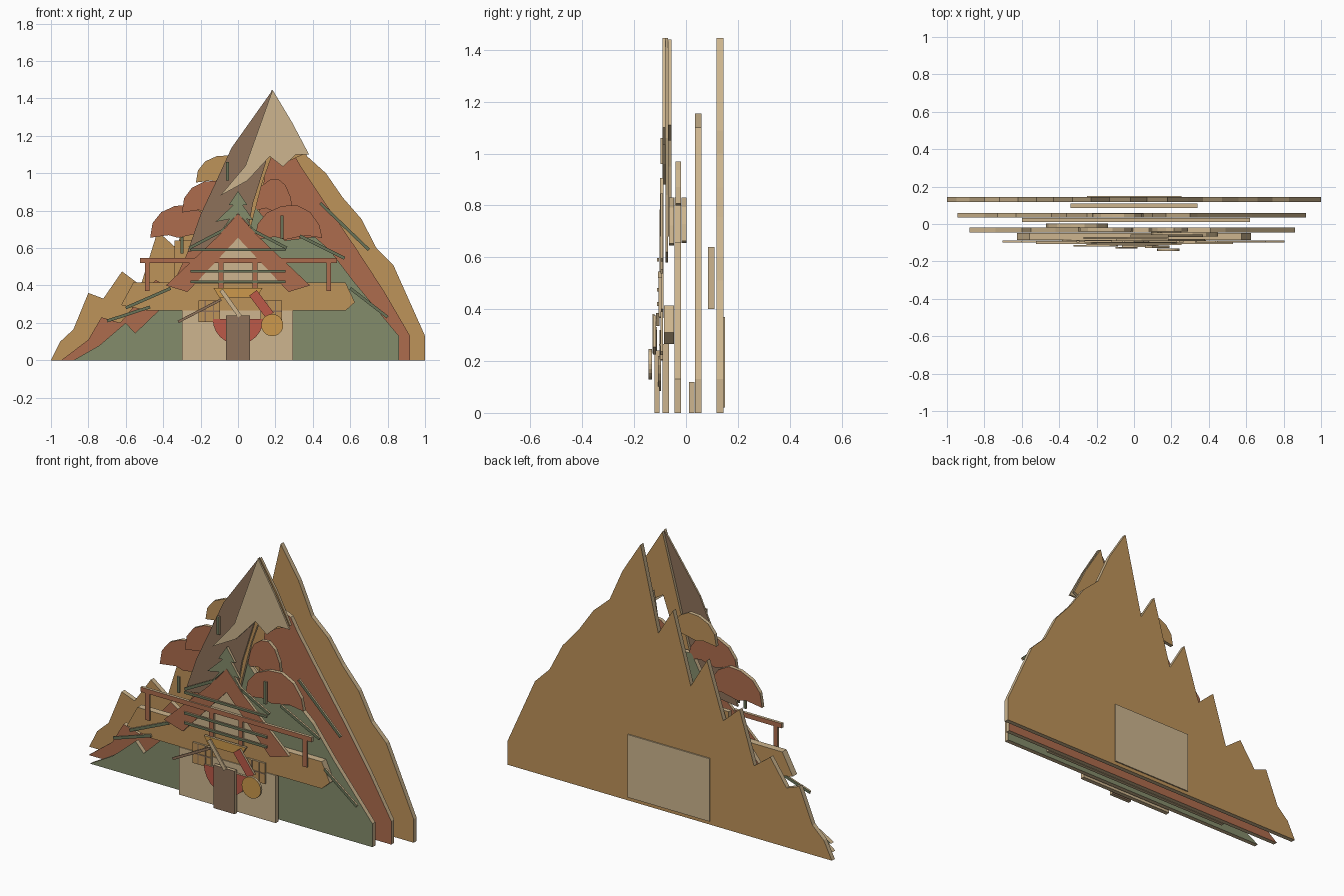
import bpy, bmesh, math
from mathutils import Vector

default_cube = bpy.data.objects.get("Cube")
if default_cube:
    bpy.data.objects.remove(default_cube, do_unlink=True)


def linear(channel):
    channel /= 255
    return channel / 12.92 if channel <= .04 else ((channel + .055) / 1.055) ** 2.4


def make_material(name, *rgb):
    colour = [linear(c) for c in rgb] + [1]
    material = bpy.data.materials.new(name)
    material.use_nodes = True
    material.diffuse_color = colour
    shader = material.node_tree.nodes["Principled BSDF"]
    shader.inputs["Base Color"].default_value = colour
    shader.inputs["Roughness"].default_value = .9
    return material


tan = make_material("tan card", 205, 181, 142)
ochre = make_material("ochre", 190, 147, 90)
terracotta = make_material("terracotta", 174, 108, 77)
green = make_material("sage green", 132, 140, 107)
brown = make_material("brown", 141, 113, 90)
moss = make_material("dark moss", 106, 116, 88)
red = make_material("red", 188, 90, 72)
gold = make_material("gold", 204, 153, 76)


def plate(name, outline, front, depth, material):
    """Card cut-out standing in the xz plane: painted faces, bare tan edges."""
    mesh = bpy.data.meshes.new(name)
    bm = bmesh.new()
    face = bm.faces.new([bm.verts.new((x, front, z)) for x, z in outline])
    extruded = bmesh.ops.extrude_face_region(bm, geom=[face])
    moved = [v for v in extruded["geom"] if isinstance(v, bmesh.types.BMVert)]
    bmesh.ops.translate(bm, verts=moved, vec=(0, depth, 0))
    bmesh.ops.recalc_face_normals(bm, faces=bm.faces)
    for face in bm.faces:
        face.material_index = 0 if abs(face.normal.y) > .5 else 1
    bm.to_mesh(mesh)
    bm.free()
    mesh.materials.append(material)
    mesh.materials.append(tan)
    obj = bpy.data.objects.new(name, mesh)
    bpy.context.collection.objects.link(obj)
    return obj


def box(name, left, right, bottom, top, front, depth, material):
    outline = [(left, bottom), (right, bottom), (right, top), (left, top)]
    return plate(name, outline, front, depth, material)


def stick(name, start, end, width, front, depth, material):
    start, end = Vector(start), Vector(end)
    side = (end - start).orthogonal().normalized() * width / 2
    outline = [start - side, end - side, end + side, start + side]
    return plate(name, outline, front, depth, material)


def disc(name, x, z, radius, sides, front, depth, material, turn=math.tau):
    angles = [turn * i / sides for i in range(sides + (turn < math.tau))]
    outline = [(x + radius * math.cos(a), z + radius * math.sin(a)) for a in angles]
    return plate(name, outline, front, depth, material)


# Three mountain ranges, back to front
plate("back_mountain", [
    (1, 0), (1, .13), (.83, .51), (.74, .6), (.66, .755), (.56, .87), (.47, 1),
    (.37, 1.09), (.29, 1.27), (.18, 1.445), (.07, .98), (-.02, 1.13), (-.13, .74),
    (-.23, .91), (-.33, .6), (-.43, .69), (-.52, .4), (-.62, .475), (-.72, .33),
    (-.8, .36), (-.88, .165), (-.95, .1), (-1, 0)], .118, .026, ochre)
plate("middle_mountain", [
    (.92, 0), (.92, .13), (.78, .37), (.63, .6), (.46, .85), (.34, 1.03), (.3, 1.1),
    (.17, 1.155), (.1, .72), (-.02, .83), (-.13, .56), (-.25, .62), (-.36, .38),
    (-.44, .43), (-.63, .2), (-.73, .23), (-.8, .11), (-.945, 0)], .035, .025, terracotta)
plate("front_hill", [
    (.86, 0), (.86, .13), (.62, .42), (.49, .59), (.41, .66), (.25, .64), (.08, .83),
    (-.02, .83), (-.12, .65), (-.3, .45), (-.42, .27), (-.55, .145), (-.6, .2),
    (-.74, .08), (-.88, 0)], -.045, .025, green)
box("back_door_panel", -.25, .255, .02, .37, .143, .008, tan)

# Hidden spacer cards between the ranges
box("rear_spacer", -.34, .34, .4, .64, .085, .025, ochre)
box("lower_spacer", -.6, .62, 0, .12, .012, .02, tan)

# Summit: shaded flank, lit core and snow cap
plate("summit_core", [
    (.185, 1.44), (.29, 1.27), (.37, 1.11), (.24, 1.05), (.18, 1.09), (.13, .95),
    (.06, .68), (-.02, .68)], -.07, .015, ochre)
plate("summit_shaded_flank", [
    (.185, 1.445), (-.035, 1.135), (-.12, .95), (-.2, .78), (-.27, .58), (.04, .62),
    (.08, .84), (.15, 1.06)], -.08, .01, brown)
plate("summit_snow", [
    (.185, 1.445), (.29, 1.27), (.38, 1.1), (.31, 1.1), (.24, 1.035), (.17, 1.09),
    (.05, .96), (-.095, .88), (.04, 1.04)], -.09, .01, tan)

# Cloud-shaped tree crowns: (name, left, right, bottom, top, front, colour)
crowns = [
    ("top_crown", -.225, .05, .95, 1.095, .035, ochre),
    ("left_high_crown", -.3, 0, .79, .96, -.04, terracotta),
    ("left_low_crown", -.47, -.14, .655, .83, -.018, terracotta),
    ("right_high_crown", .09, .29, .8, .97, -.04, terracotta),
    ("right_low_crown", .09, .45, .645, .83, -.066, terracotta)]
profile = [(0, 0), (.04, .45), (.18, .78), (.4, .97), (.62, 1), (.82, .8), (.96, .42),
           (1, .05), (.75, .12), (.45, 0), (.3, .08)]
for name, left, right, bottom, top, front, colour in crowns:
    plate(name, [(left + (right - left) * u, bottom + (top - bottom) * v)
                 for u, v in profile], front, .02, colour)

# Ledge, wall and door
plate("ledge", [
    (-.625, .295), (-.56, .415), (.575, .415), (.625, .31), (.575, .265),
    (-.48, .265)], -.085, .038, ochre)
box("house_wall", -.3, .295, 0, .265, -.09, .025, tan)
box("door", -.065, .065, 0, .24, -.122, .02, brown)

# Gabled roof with cross beams
plate("gable_wall", [(-.23, .41), (.23, .41), (0, .67)], -.094, .008, tan)
plate("roof_chevron", [
    (0, .785), (.1, .67), (.385, .4), (.27, .365), (0, .655), (-.27, .365),
    (-.385, .4), (-.1, .67)], -.102, .016, terracotta)
for height in (.42, .475, .59):
    box("roof_beam", -.255, .255, height - .007, height + .007, -.112, .008, moss)
box("rail", -.525, .53, .52, .546, -.108, .016, terracotta)
for x in (-.485, -.09, .09, .485):
    box("rail_post", x - .013, x + .013, .37, .52, -.106, .012, terracotta)

# Pine standing above the ridge
plate("ridge_pine", [
    (0, .905), (.05, .83), (.025, .83), (.08, .75), (.045, .755), (.1, .68), (0, .785),
    (-.1, .68), (-.045, .755), (-.12, .74), (-.025, .83), (-.05, .83)],
    -.1, .014, green)

# Thin branches and poles
branches = [
    ((-.7, .21), (-.47, .285)), ((-.6, .28), (-.36, .385)), ((.6, .385), (.8, .23)),
    ((.44, .84), (.7, .59)), ((.33, .665), (.57, .545)), ((.235, .65), (.235, .775)),
    ((-.3, .57), (-.3, .66)), ((-.055, .96), (-.055, 1.06)),
    ((-.26, .6), (-.07, .7)), ((.26, .6), (.07, .7))]
for start, end in branches:
    stick("branch", start, end, .016, -.099, .01, moss)

# Sign, lanterns and tools over the door
plate("sign", [(-.13, .385), (.13, .385), (.1, .335), (-.1, .335)], -.116, .014, gold)
for side in (-1, 1):
    x = side * .165
    box("window_box", x - .045, x + .07, .205, .32, -.1, .01, ochre)
    for offset in (-.01, .035):
        stick("window_bar", (x + offset, .205), (x + offset, .32), .006, -.103, .003, brown)
    stick("window_rail", (x - .045, .262), (x + .07, .262), .006, -.104, .004, brown)
disc("red_awning", 0, .22, .135, 12, -.108, .012, red, -math.pi)
stick("red_handle", (.08, .36), (.17, .24), .05, -.128, .012, red)
stick("pale_pole", (-.09, .375), (.01, .235), .022, -.13, .008, tan)
stick("dark_pole", (-.32, .205), (-.09, .325), .014, -.12, .008, brown)
disc("gong", .183, .188, .059, 20, -.145, .013, gold)
